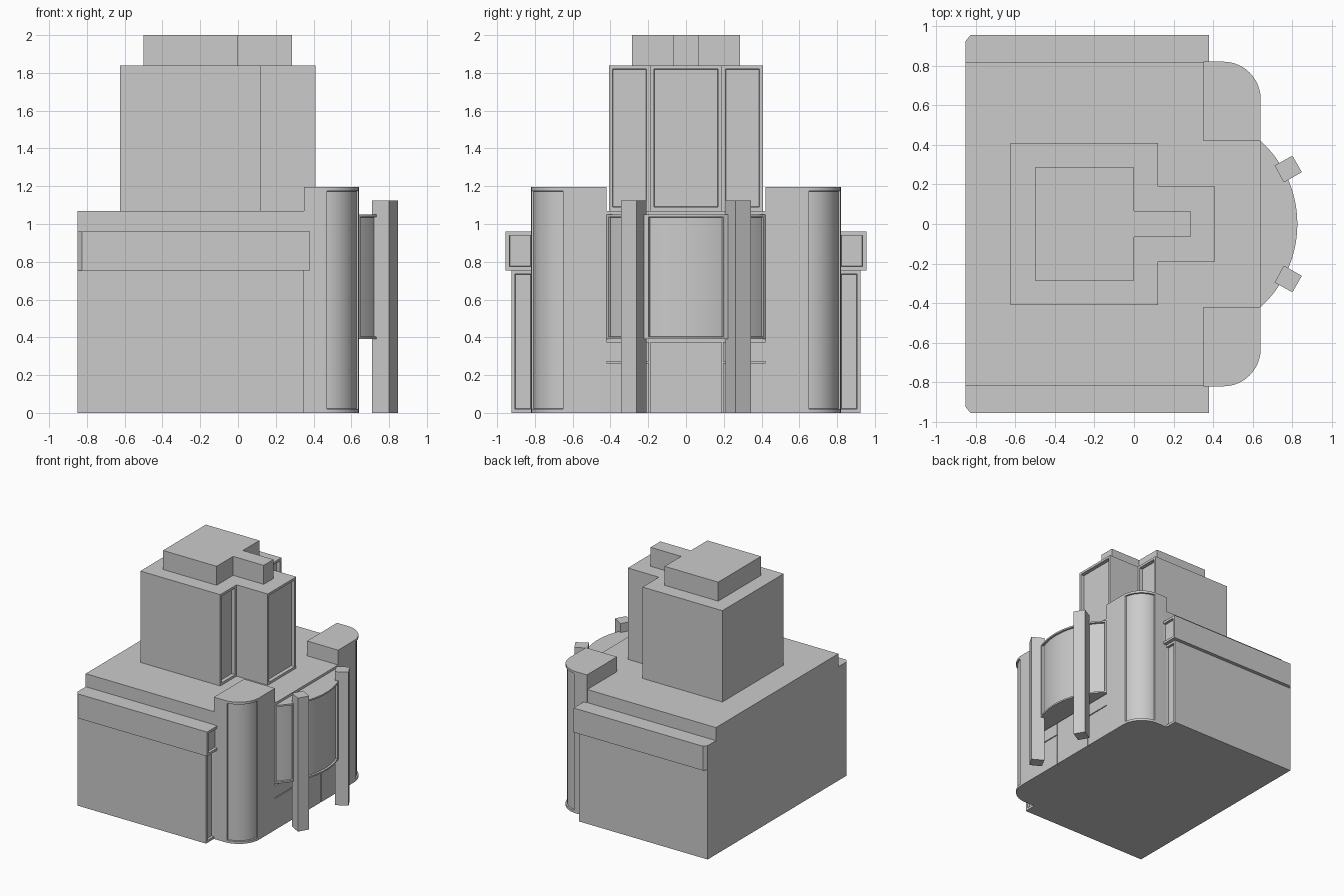
import bpy, bmesh
from math import sin, cos, radians

if "Cube" in bpy.data.objects:
    bpy.data.objects.remove(bpy.data.objects["Cube"])


def prism(name, pts, z0, z1, recess=(), rim=0.02, depth=0.02, smooth=False):
    """Extrude a plan outline; each recess is a test picking side faces to sink in as one panel."""
    bm = bmesh.new()
    base = bm.faces.new([bm.verts.new((x, y, z0)) for x, y in pts])
    ext = bmesh.ops.extrude_face_region(bm, geom=[base])["geom"]
    for v in ext:
        if isinstance(v, bmesh.types.BMVert):
            v.co.z = z1
    bmesh.ops.recalc_face_normals(bm, faces=bm.faces)
    bm.normal_update()
    groups = []
    for test in recess:
        groups.append([f for f in bm.faces if abs(f.normal.z) < 0.5
                       and test(f.calc_center_median(), f.normal)])
    for faces in groups:
        bmesh.ops.inset_region(bm, faces=faces, thickness=rim, depth=0,
                               use_even_offset=True, use_boundary=True)
        bmesh.ops.inset_region(bm, faces=faces, thickness=0.002, depth=-depth,
                               use_even_offset=True, use_boundary=True)
    me = bpy.data.meshes.new(name)
    bm.to_mesh(me)
    bm.free()
    ob = bpy.data.objects.new(name, me)
    bpy.context.collection.objects.link(ob)
    if smooth:
        bpy.ops.object.select_all(action='DESELECT')
        ob.select_set(True)
        bpy.context.view_layer.objects.active = ob
        bpy.ops.object.shade_smooth_by_angle(angle=radians(25))
    return ob


def rect(x0, x1, y0, y1):
    return [(x0, y0), (x1, y0), (x1, y1), (x0, y1)]


def stepped(x0, x1, x2, w1, w2):
    """Wide block with a narrower nose toward +x."""
    return [(x0, -w1), (x1, -w1), (x1, -w2), (x2, -w2),
            (x2, w2), (x1, w2), (x1, w1), (x0, w1)]


def arc(cx, cy, r, a0, a1, n):
    return [(cx + r * cos(radians(a0 + (a1 - a0) * i / n)),
             cy + r * sin(radians(a0 + (a1 - a0) * i / n))) for i in range(n + 1)]


# Main block and thin sill over the bow
prism("main_block", stepped(-0.85, 0.35, 0.62, 0.815, 0.42), 0, 1.07)
prism("bow_sill", rect(0.6, 0.64, -0.42, 0.42), 1.05, 1.07)

# Upper tower with window recesses facing +x, and its cap
prism("tower", stepped(-0.625, 0.12, 0.41, 0.408, 0.19), 1.07, 1.84,
      [lambda c, n: n.x > 0.9 and c.x > 0.3,
       lambda c, n: n.x > 0.9 and c.x < 0.3 and c.y > 0,
       lambda c, n: n.x > 0.9 and c.x < 0.3 and c.y < 0], depth=0.03)
prism("tower_cap", stepped(-0.5, 0, 0.285, 0.285, 0.065), 1.84, 2.0)

# Bowed window bay, with one central and two side panels
R, CX = 0.569, 0.256
outline = (arc(CX, 0, R, -47.6, -31.8, 5) + arc(CX, 0, R, -31.8, -21.7, 3)[1:]
           + arc(CX, 0, R, -21.7, 21.7, 14)[1:] + arc(CX, 0, R, 21.7, 31.8, 3)[1:]
           + arc(CX, 0, R, 31.8, 47.6, 5)[1:])
outline = [(0.6, -0.42)] + outline + [(0.6, 0.42)]
prism("window_bow", outline, 0.39, 1.05,
      [lambda c, n: n.x > 0.5 and abs(c.y) < 0.21,
       lambda c, n: n.x > 0.5 and c.y > 0.3,
       lambda c, n: n.x > 0.5 and c.y < -0.3], rim=0.013, depth=0.015, smooth=True)

# Entrance wall panels under the bow
prism("door_panel", rect(0.6, 0.64, -0.188, 0.188), 0, 0.375)

for s, side in ((-1, "near"), (1, "far")):
    def flip(pts):
        return [(x, s * y) for x, y in pts]

    prism("wall_panel_" + side, flip(rect(0.6, 0.64, 0.195, 0.42)), 0, 0.265)
    prism("transom_panel_" + side, flip(rect(0.6, 0.64, 0.195, 0.42)), 0.272, 0.375)

    # Rounded corner pillar with a sunken curved panel
    prism("corner_pillar_" + side,
          flip([(0.35, 0.42), (0.64, 0.42)] + arc(0.45, 0.63, 0.19, 0, 90, 12) + [(0.35, 0.82)]),
          0, 1.195,
          [lambda c, n: n.x > 0.05 and abs(n.y) > 0.05], depth=0.012, smooth=True)

    # Side wall and the projecting band above it
    prism("side_wall_" + side, flip(rect(-0.85, 0.35, 0.8, 0.925)), 0, 0.755,
          [lambda c, n: n.x > 0.9])
    prism("side_band_" + side,
          flip([(-0.85, 0.8), (0.38, 0.8), (0.38, 0.955), (-0.825, 0.955), (-0.85, 0.925)]),
          0.755, 0.96, [lambda c, n: n.x > 0.9])

    # Free-standing angled post
    prism("post_" + side, flip([(0.71, 0.295), (0.757, 0.21), (0.848, 0.262), (0.80, 0.345)]),
          0, 1.125)
